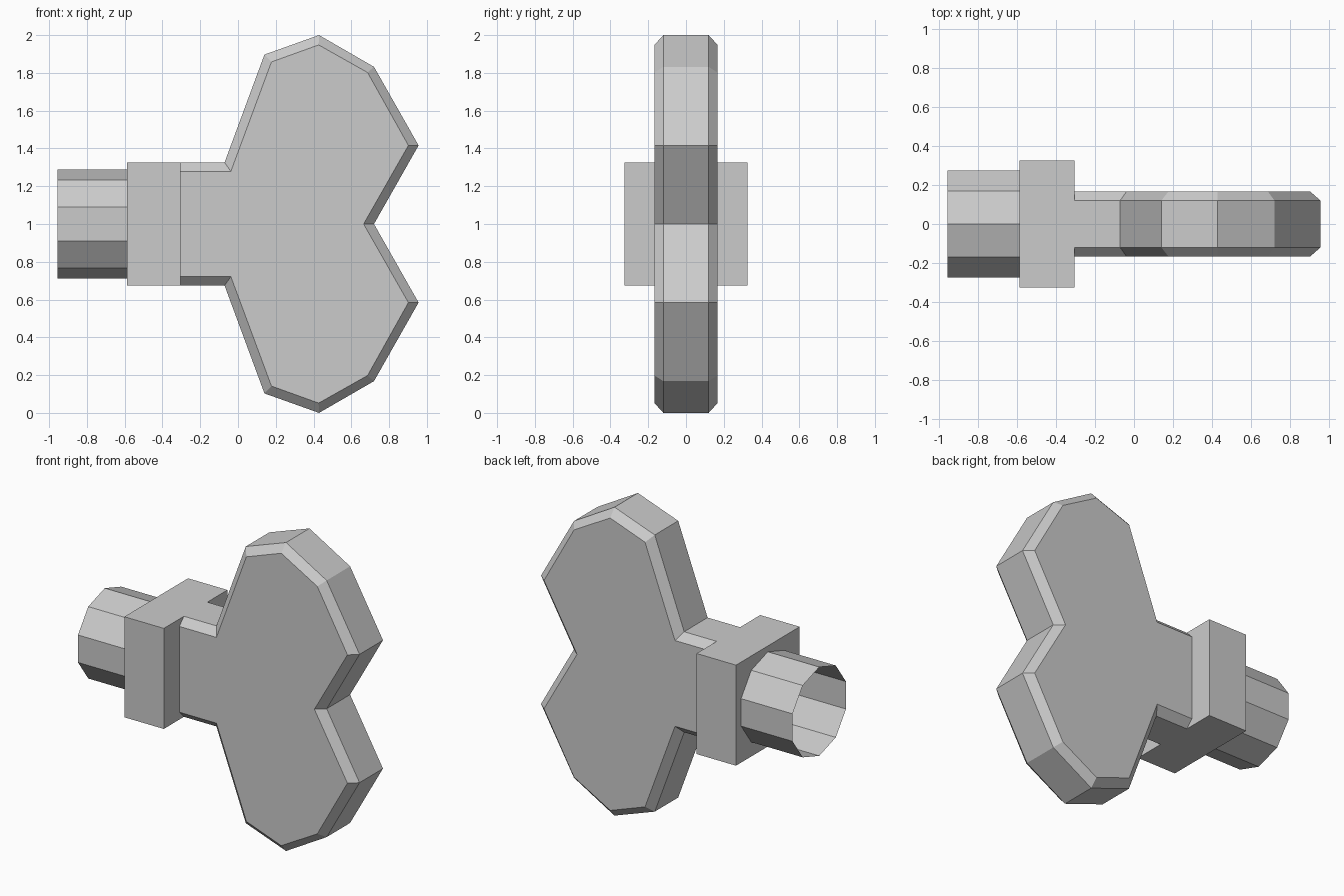
import bpy, bmesh, math
from mathutils import Matrix

if "Cube" in bpy.data.objects:
    bpy.data.objects.remove(bpy.data.objects["Cube"])

CZ = 1.0                                  # height of the shared axis
X0, X1, X2 = -0.956, -0.587, -0.304       # tube end, collar back, collar front
HALF = 0.326                              # collar half size
Y_RIM, Y_FACE = 0.12, 0.167               # plate half thickness at rim / flat face

# Upper half of the plate outline (x, height above axis): rim and chamfered face
RIM = [(X2, HALF), (-0.071, HALF), (0.14, 0.897), (0.429, 1.0),
       (0.72, 0.832), (0.956, 0.416), (0.72, 0.0)]
FACE = [(X2, 0.278), (-0.038, 0.278), (0.177, 0.858), (0.427, 0.948),
        (0.686, 0.802), (0.902, 0.416), (0.665, 0.0)]


def finish(name, bm):
    bmesh.ops.recalc_face_normals(bm, faces=bm.faces)
    mesh = bpy.data.meshes.new(name)
    bm.to_mesh(mesh)
    bm.free()
    obj = bpy.data.objects.new(name, mesh)
    bpy.context.collection.objects.link(obj)
    return obj


def mirrored(half):
    return half + [(x, -z) for x, z in half[-2::-1]]


# Wing-shaped grip plate: four outline rings bridged, capped front and back
bm = bmesh.new()
rings = []
for half, y in ((FACE, -Y_FACE), (RIM, -Y_RIM), (RIM, Y_RIM), (FACE, Y_FACE)):
    rings.append([bm.verts.new((x, y, CZ + z)) for x, z in mirrored(half)])
for a, b in zip(rings, rings[1:]):
    for i in range(len(a) - 1):           # end against the collar stays open
        bm.faces.new((a[i], a[i + 1], b[i + 1], b[i]))
bm.faces.new(rings[0])
bm.faces.new(rings[-1])
finish("grip_plate", bm)

# Square collar: box whose front face is cut around the plate's section
bm = bmesh.new()
size = Matrix.Diagonal((X2 - X1, 2 * HALF, 2 * HALF, 1))
bmesh.ops.create_cube(bm, size=1, matrix=Matrix.Translation(((X1 + X2) / 2, 0, CZ)) @ size)
front = [f for f in bm.faces if f.calc_center_median().x > X2 - 0.01]
bmesh.ops.delete(bm, geom=front, context='FACES_ONLY')
corner = {(v.co.y > 0, v.co.z > CZ): v for v in bm.verts if v.co.x > X2 - 0.01}
for s in (-1, 1):
    inner = [(Y_RIM, HALF), (Y_FACE, 0.278), (Y_FACE, -0.278), (Y_RIM, -HALF)]
    strip = [bm.verts.new((X2, s * y, CZ + z)) for y, z in inner]
    bm.faces.new([corner[s > 0, True]] + strip + [corner[s > 0, False]])
finish("collar", bm)

# Ten-sided open tube with a corner pointing up
bm = bmesh.new()
R, N = 0.288, 10
tube = [[bm.verts.new((x, R * math.sin(2 * math.pi * i / N), CZ + R * math.cos(2 * math.pi * i / N)))
         for i in range(N)] for x in (X0, X1)]
for i in range(N):
    j = (i + 1) % N
    bm.faces.new((tube[0][i], tube[0][j], tube[1][j], tube[1][i]))
finish("shaft_tube", bm)
